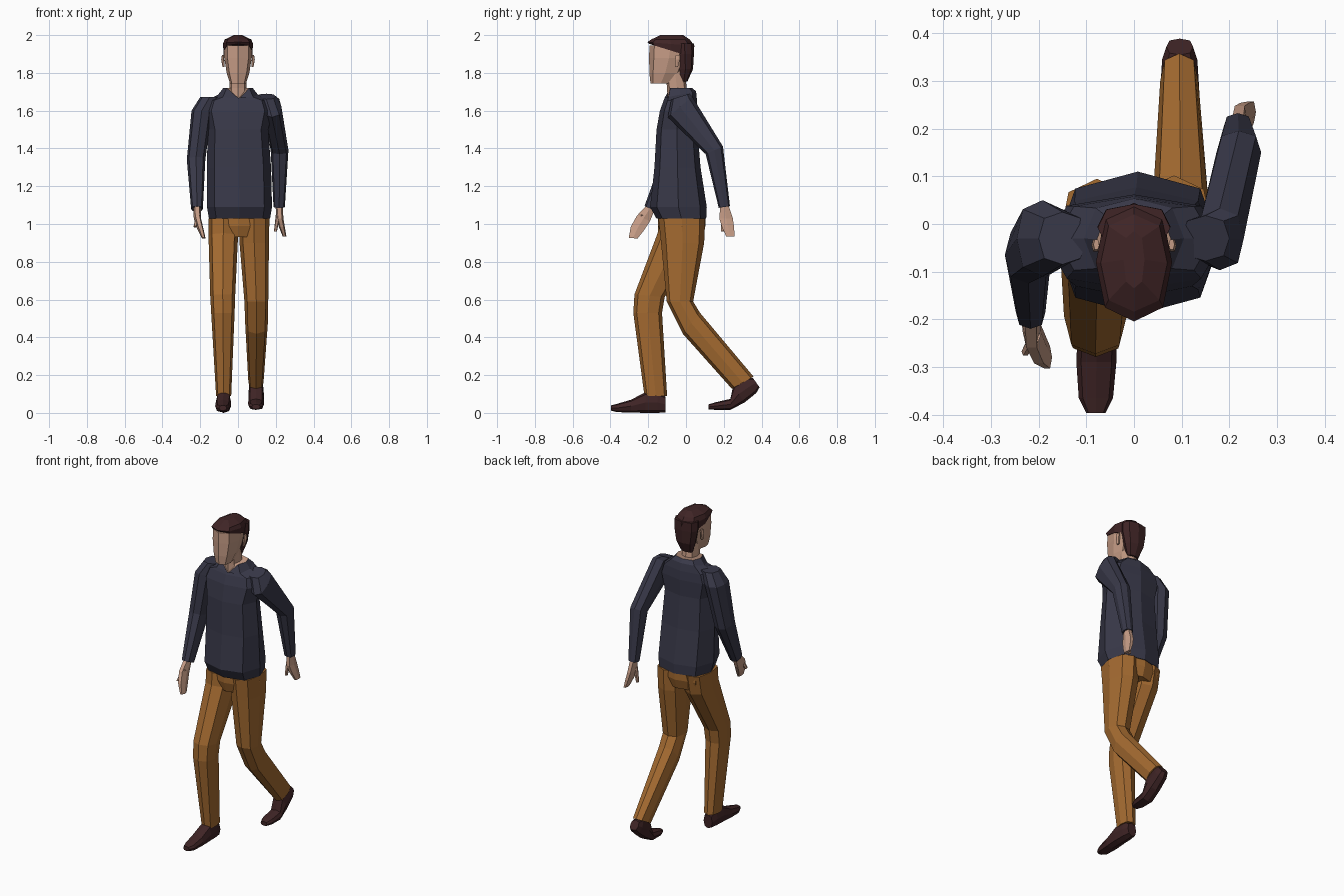
import bpy, bmesh, math


def material(name, rgb):
    m = bpy.data.materials.new(name)
    m.diffuse_color = (*rgb, 1)
    return m


NAVY = material("navy wool", (0.040, 0.040, 0.066))
TAN = material("ochre cloth", (0.37, 0.145, 0.03))
SKIN = material("skin", (0.56, 0.33, 0.235))
BROWN = material("dark brown", (0.050, 0.018, 0.019))


def spow(v, e=0.78):
    return math.copysign(abs(v) ** e, v) if abs(v) > 1e-6 else 0.0


def loft(name, rings, mat, n=8, dip=0, cap_mat=None):
    """Rings are (x, y, z, half width, half depth, tilt about x)."""
    bm = bmesh.new()
    loops = []
    for k, (x, y, z, rx, ry, *t) in enumerate(rings):
        t = t[0] if t else 0
        loop = []
        for i in range(n):
            a = 2 * math.pi * i / n
            c, s = spow(math.cos(a)), spow(math.sin(a))
            drop = dip if k == len(rings) - 1 and s < -0.95 else 0
            loop.append(bm.verts.new((x + rx * c, y + ry * s * math.cos(t),
                                      z + ry * s * math.sin(t) - drop)))
        loops.append(loop)
    for a, b in zip(loops, loops[1:]):
        for i in range(n):
            j = (i + 1) % n
            bm.faces.new((a[i], a[j], b[j], b[i]))
    bm.faces.new(loops[0])
    top = bm.faces.new(loops[-1])
    if cap_mat:
        top.material_index = 1
    bmesh.ops.recalc_face_normals(bm, faces=bm.faces)
    me = bpy.data.meshes.new(name)
    bm.to_mesh(me)
    bm.free()
    me.materials.append(mat)
    if cap_mat:
        me.materials.append(cap_mat)
    ob = bpy.data.objects.new(name, me)
    bpy.context.collection.objects.link(ob)
    return ob


UP = math.pi / 2

# Sweater body with a V neck; the open neck is capped in skin
loft("sweater_body", [
    (.008, -.025, 1.03, .162, .132), (.008, -.04, 1.09, .172, .150),
    (.005, -.045, 1.30, .170, .122), (.0, -.048, 1.50, .160, .108),
    (.0, -.038, 1.60, .185, .100), (.0, -.030, 1.655, .165, .088),
    (.0, -.030, 1.685, .105, .085, .2), (.0, -.033, 1.72, .078, .066)],
    NAVY, dip=.065, cap_mat=SKIN)

# Sleeves: one swings forward, one swings back
loft("forward_sleeve", [
    (-.150, -.030, 1.672, .050, .055), (-.192, -.030, 1.60, .054, .080),
    (-.222, -.065, 1.34, .049, .062, -.25),
    (-.217, -.185, 1.08, .031, .038, -.4)], NAVY)
loft("rear_sleeve", [
    (.150, -.030, 1.675, .050, .050, .3), (.180, -.032, 1.62, .050, .085, .7),
    (.220, .150, 1.39, .047, .050, .42),
    (.218, .203, 1.09, .030, .030, .15)], NAVY)

# Hands and thumbs
loft("forward_hand", [
    (-.217, -.185, 1.09, .020, .026, -.4), (-.215, -.225, 1.03, .019, .042, -.4),
    (-.200, -.258, .975, .017, .040, -.3), (-.182, -.280, .925, .010, .026, -.1)],
    SKIN, 6)
loft("forward_thumb", [
    (-.208, -.235, 1.05, .012, .014, -.4),
    (-.228, -.268, .985, .008, .010, -.4)], SKIN, 6)
loft("rear_hand", [
    (.218, .203, 1.10, .020, .024), (.222, .212, 1.03, .018, .040),
    (.232, .222, .985, .016, .036), (.246, .235, .935, .010, .025)], SKIN, 6)
loft("rear_thumb", [
    (.212, .195, 1.05, .012, .014), (.198, .195, .96, .008, .010)], SKIN, 6)

# Trousers
loft("trouser_hips", [
    (.006, -.022, .93, .145, .105), (.006, -.022, .99, .160, .125),
    (.006, -.022, 1.08, .158, .125)], TAN)
loft("forward_trouser_leg", [
    (-.078, -.025, 1.03, .078, .120), (-.078, -.040, .93, .078, .112, -.2),
    (-.081, -.193, .62, .066, .080, -.1), (-.080, -.203, .53, .062, .076),
    (-.076, -.160, .09, .040, .060)], TAN)
loft("rear_trouser_leg", [
    (.084, -.022, 1.03, .082, .124), (.086, -.018, .90, .078, .114),
    (.097, -.032, .59, .063, .070), (.098, .028, .475, .060, .072, .9),
    (.095, .300, .160, .040, .066, .5)], TAN)

# Shoes: the front one flat, the rear one pushing off its toe
loft("forward_shoe", [
    (-.076, -.108, .045, .030, .042, UP), (-.076, -.15, .055, .038, .055, UP),
    (-.077, -.215, .055, .041, .055, UP), (-.079, -.29, .036, .042, .034, UP),
    (-.080, -.365, .026, .036, .022, UP), (-.080, -.397, .026, .020, .014, UP)],
    BROWN)
loft("rear_shoe", [
    (.095, .120, .032, .022, .013, UP), (.095, .155, .036, .038, .020, UP),
    (.096, .235, .045, .042, .029, UP), (.096, .280, .100, .041, .054, 2.16),
    (.096, .345, .145, .037, .048, 2.18), (.096, .372, .160, .028, .030, 2.18)],
    BROWN)

# Neck and head
loft("neck", [(0, -.045, 1.62, .050, .052), (0, -.048, 1.72, .046, .052),
              (0, -.060, 1.82, .046, .052)], SKIN)
loft("head", [
    (0, -.133, 1.745, .043, .055), (0, -.110, 1.80, .060, .084),
    (0, -.090, 1.88, .073, .105), (0, -.082, 1.945, .074, .112)], SKIN)
for side, sx in (("left", 1), ("right", -1)):
    loft(side + "_ear", [
        (sx * .076, -.050, 1.83, .006, .008), (sx * .081, -.045, 1.87, .008, .014),
        (sx * .079, -.043, 1.895, .006, .012)], SKIN, 6)

# Hair: sloping cap and the back of the head
loft("hair_cap", [
    (0, -.080, 1.918, .077, .121, -.3), (0, -.080, 1.953, .080, .125, -.08),
    (0, -.082, 1.977, .070, .102), (0, -.075, 2.0, .022, .060)], BROWN)
loft("hair_back", [
    (0, -.012, 1.755, .038, .020), (0, -.003, 1.82, .062, .040),
    (0, -.006, 1.90, .077, .048), (0, -.008, 1.955, .076, .050)], BROWN)
